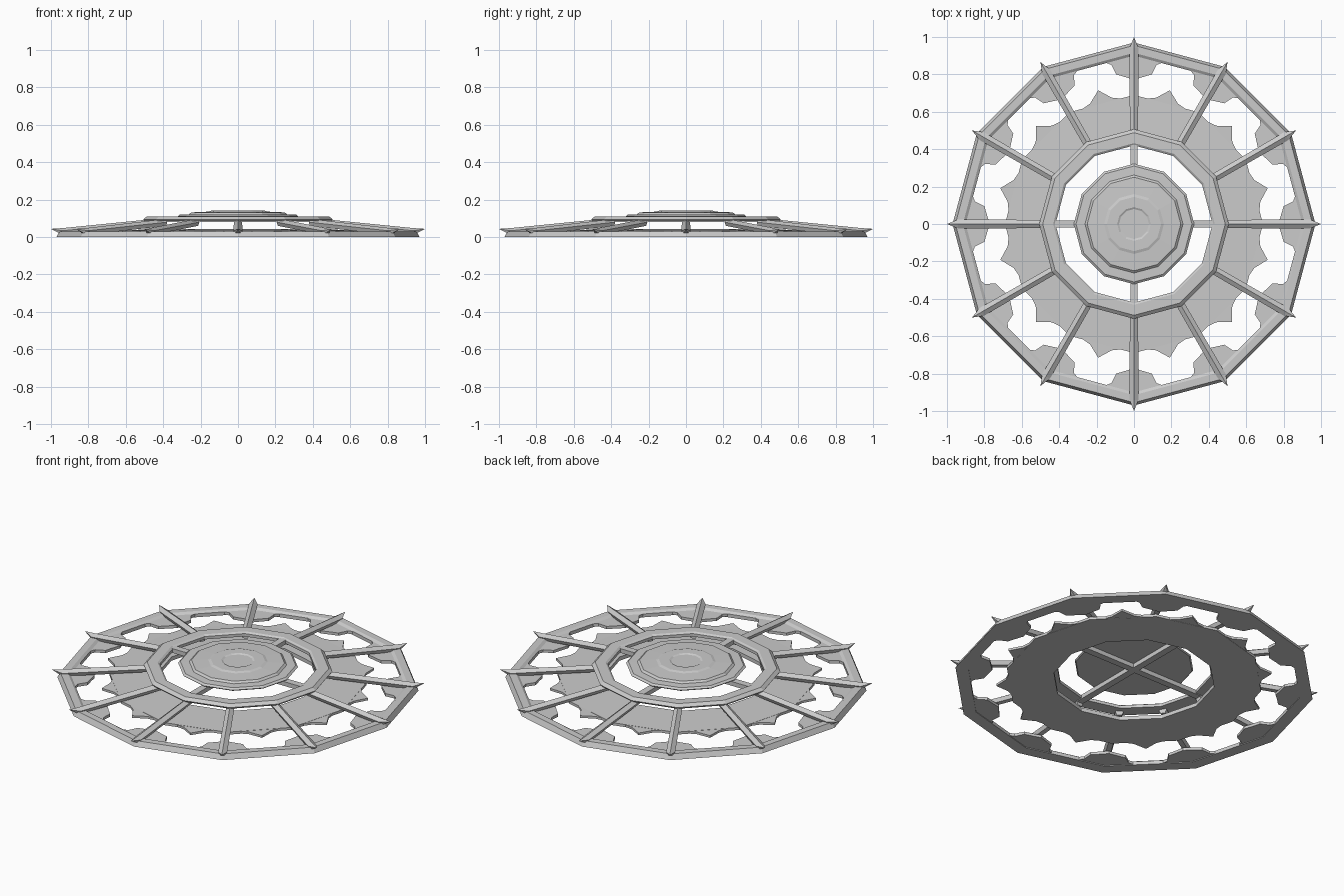
import bpy
from math import sin, cos, pi, radians

if "Cube" in bpy.data.objects:
    bpy.data.objects.remove(bpy.data.objects["Cube"])

N = 12


def make(name, verts, faces):
    me = bpy.data.meshes.new(name)
    me.from_pydata(verts, [], faces)
    me.update()
    ob = bpy.data.objects.new(name, me)
    bpy.context.collection.objects.link(ob)
    return ob


def ring(name, profile):
    """Twelve-sided ring swept from a closed (radius, z) profile."""
    k = len(profile)
    verts = [(r * cos(2 * pi * i / N), r * sin(2 * pi * i / N), z)
             for i in range(N) for r, z in profile]
    faces = [(i * k + j, (i + 1) % N * k + j,
              (i + 1) % N * k + (j + 1) % k, i * k + (j + 1) % k)
             for i in range(N) for j in range(k)]
    return make(name, verts, faces)


def stack(name, profile):
    """Twelve-sided solid from an open (radius, z) profile, bottom to top, with capped ends."""
    k = len(profile)
    verts = [(r * cos(2 * pi * i / N), r * sin(2 * pi * i / N), z)
             for r, z in profile for i in range(N)]
    faces = [(j * N + i, j * N + (i + 1) % N, (j + 1) * N + (i + 1) % N, (j + 1) * N + i)
             for j in range(k - 1) for i in range(N)]
    faces += [tuple(reversed(range(N))), tuple((k - 1) * N + i for i in range(N))]
    return make(name, verts, faces)


def plate(name, half, z0, z1, angle):
    """Flat plate, mirrored across its own radius; half outline is (radius, offset)."""
    outline = [(r, -t) for r, t in half] + [(r, t) for r, t in reversed(half) if t > 0]
    n = len(outline)
    verts = [(r, t, z) for z in (z0, z1) for r, t in outline]
    faces = [tuple(range(n)), tuple(reversed(range(n, 2 * n)))]
    faces += [(i, n + i, n + (i + 1) % n, (i + 1) % n) for i in range(n)]
    ob = make(name, verts, faces)
    ob.rotation_euler.z = angle
    return ob


def spoke(name, angle):
    """Ridged beam, sloping outward and ending in a point."""
    verts = []
    for r, zb, zs, zt, w in ((.45, .06, .08, .097, .022), (.94, .012, .034, .048, .024)):
        verts += [(r, -w * .6, zb), (r, w * .6, zb), (r, w, zs), (r, 0, zt), (r, -w, zs)]
    verts.append((1.0, 0, .044))
    faces = [(4, 3, 2, 1, 0)]
    for j in range(5):
        k = (j + 1) % 5
        faces += [(j, k, 5 + k, 5 + j), (5 + j, 5 + k, 10)]
    ob = make(name, verts, faces)
    ob.rotation_euler.z = angle


# Concentric frames
ring("outer_rim", [(.90, 0), (.97, 0), (.955, .03), (.915, .03), (.90, .02)])
ring("middle_plate", [(.435, .02), (.69, .02), (.69, .035), (.435, .042)])
ring("raised_ring", [(.42, .085), (.50, .085), (.507, .095), (.488, .11), (.432, .11), (.42, .102)])

# Stepped central boss
stack("centre_boss", [(.315, .105), (.322, .112), (.31, .121), (.262, .122), (.25, .132),
                      (.16, .136), (.145, .141), (.09, .141), (.08, .136)])

# Crossed bars that carry the boss
for i in range(4):
    plate("cross_bar", [(0, .02), (.46, .02)], .08, .105, i * pi / 2)

# Spokes, rim brackets and plate teeth
bracket = [(.77, 0), (.785, .045), (.80, .095), (.85, .12), (.868, .165), (.885, .17), (.94, 0)]
tooth = [(.64, .12), (.668, .10), (.683, .06), (.74, 0)]
for i in range(N):
    a = radians(30 * i)
    spoke("spoke", a)
    plate("rim_bracket", bracket[:-1] + [(.93, .05)], .004, .02, a)
    plate("plate_tooth", tooth, .021, .034, a + radians(15))
